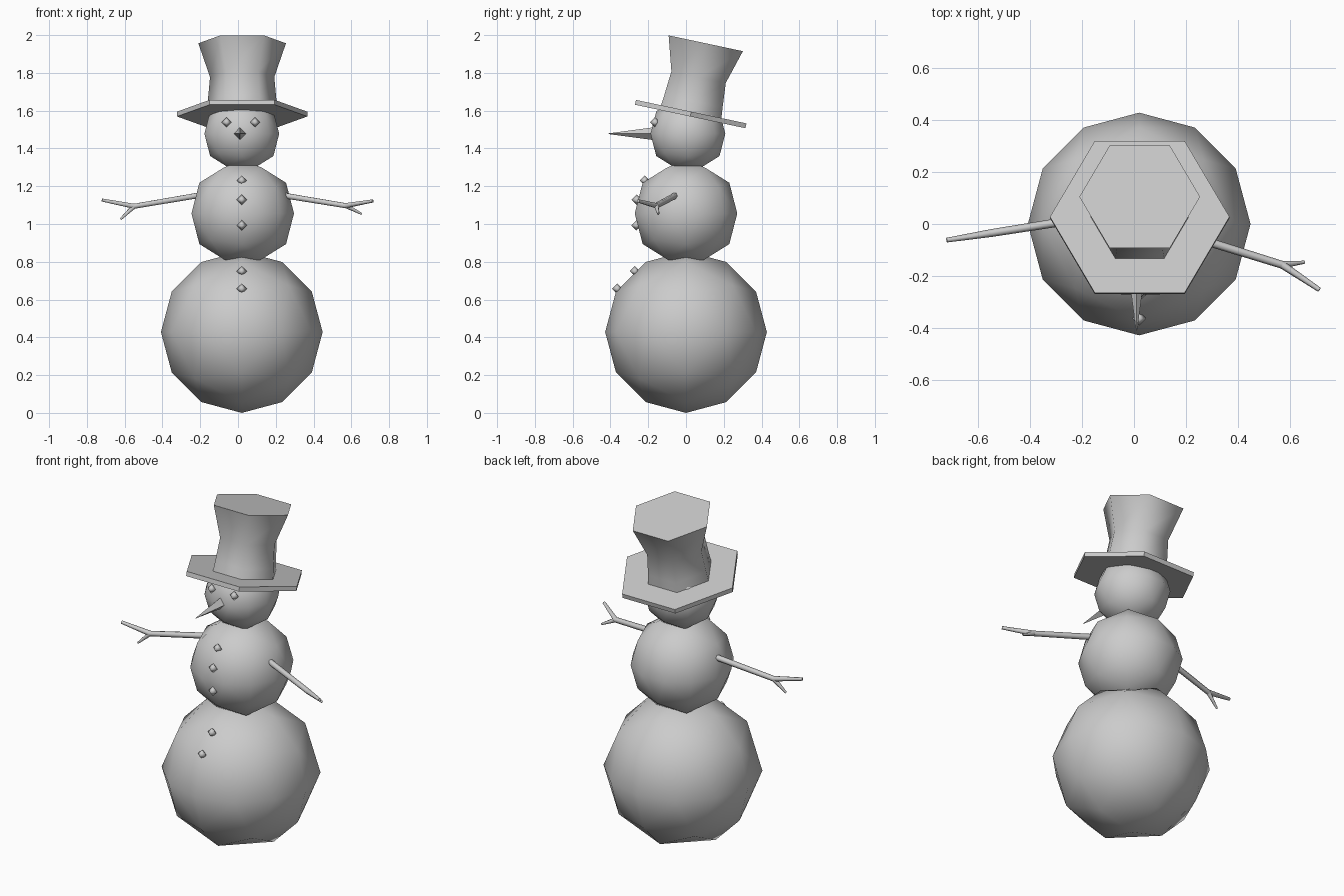
import bpy, bmesh, math
from mathutils import Vector, Matrix
from mathutils.bvhtree import BVHTree

if "Cube" in bpy.data.objects:
    bpy.data.objects.remove(bpy.data.objects["Cube"])


def add_object(name, mesh, angle):
    obj = bpy.data.objects.new(name, mesh)
    bpy.context.collection.objects.link(obj)
    bpy.ops.object.select_all(action='DESELECT')
    obj.select_set(True)
    bpy.context.view_layer.objects.active = obj
    bpy.ops.object.shade_smooth_by_angle(angle=math.radians(angle))
    return obj


def octa_ball(name, loc, r, cuts=3, turn=0, angle=50):
    """Octahedron with each edge split into 'cuts', rounded to a ball."""
    bm = bmesh.new()
    for i in range(-cuts, cuts + 1):
        for j in range(-cuts, cuts + 1):
            k = cuts - abs(i) - abs(j)
            if k < 0:
                continue
            for z in {k, -k}:
                v = Vector([math.sin(math.pi / 2 * c / cuts) for c in (i, j, z)])
                bm.verts.new(v.normalized() * r)
    bmesh.ops.convex_hull(bm, input=bm.verts[:])
    bm.transform(Matrix.Translation(loc) @ Matrix.Rotation(math.radians(turn), 4, 'Z'))
    bmesh.ops.recalc_face_normals(bm, faces=bm.faces[:])
    tree = BVHTree.FromBMesh(bm)
    mesh = bpy.data.meshes.new(name)
    bm.to_mesh(mesh)
    bm.free()
    add_object(name, mesh, angle)
    return tree


def loft(name, centres, radii, sides, angle=65):
    """Rings of equal side count along a path, capped at both ends."""
    pts = [Vector(c) for c in centres]
    quat = (pts[-1] - pts[0]).to_track_quat('Z', 'Y')
    verts, faces = [], []
    for p, r in zip(pts, radii):
        for i in range(sides):
            a = 2 * math.pi * i / sides
            verts.append(p + quat @ Vector((r * math.cos(a), r * math.sin(a), 0)))
    for k in range(len(pts) - 1):
        for i in range(sides):
            j = (i + 1) % sides
            faces.append((k * sides + i, k * sides + j,
                          (k + 1) * sides + j, (k + 1) * sides + i))
    faces.append(tuple(reversed(range(sides))))
    faces.append(tuple(range((len(pts) - 1) * sides, len(pts) * sides)))
    mesh = bpy.data.meshes.new(name)
    mesh.from_pydata(verts, [], faces)
    return add_object(name, mesh, angle)


def pebble(name, tree, x, z, r=0.027):
    # octahedron partly sunk into the front of a snow ball
    hit = tree.ray_cast(Vector((x, -2, z)), Vector((0, 1, 0)))[0]
    octa_ball(name, hit + Vector((0, -0.008, 0)), r, cuts=1, angle=80)


# Snow balls
lower = octa_ball("lower_body", Vector((0.02, 0, 0.428)), 0.428)
upper = octa_ball("upper_body", Vector((0.025, 0, 1.056)), 0.281, turn=45)
head = octa_ball("head", Vector((0.02, 0.01, 1.478)), 0.205, turn=45)

# Hat, tipped backwards
base = Vector((0.022, 0.025, 1.582))
axis = Vector((0, math.sin(math.radians(12)), math.cos(math.radians(12))))
loft("hat_brim", [base - axis * 0.013, base + axis * 0.013], [0.345, 0.345], 6, 30)
loft("hat_crown", [base + axis * s for s in (0.0, 0.07, 0.2, 0.383)],
     [0.19, 0.182, 0.17, 0.232], 6)

# Face
loft("nose", [(0.01, -0.14, 1.478), (0.01, -0.41, 1.478)], [0.038, 0.002], 4, 30)
for side, x in (("left", -0.06), ("right", 0.09)):
    pebble(side + "_eye", head, x, 1.538)

# Buttons down the front
for n, (tree, z) in enumerate([(upper, 1.23), (upper, 1.128), (upper, 0.993),
                               (lower, 0.75), (lower, 0.657)]):
    pebble("button_%d" % (n + 1), tree, 0.02, z)

# Stick arms: root, fork, tip, twig tip
arms = {
    "left": ((-0.17, 0.025, 1.158), (-0.55, -0.035, 1.094), (-0.72, -0.062, 1.127), (-0.622, -0.048, 1.025)),
    "right": ((0.2, -0.042, 1.158), (0.57, -0.157, 1.097), (0.713, -0.253, 1.122), (0.655, -0.147, 1.053)),
}
for side, (root, fork, tip, twig) in arms.items():
    loft(side + "_arm", [root, fork], [0.017, 0.015], 6)
    loft(side + "_finger", [fork, tip], [0.015, 0.009], 6)
    loft(side + "_twig", [fork, twig], [0.014, 0.006], 6)
